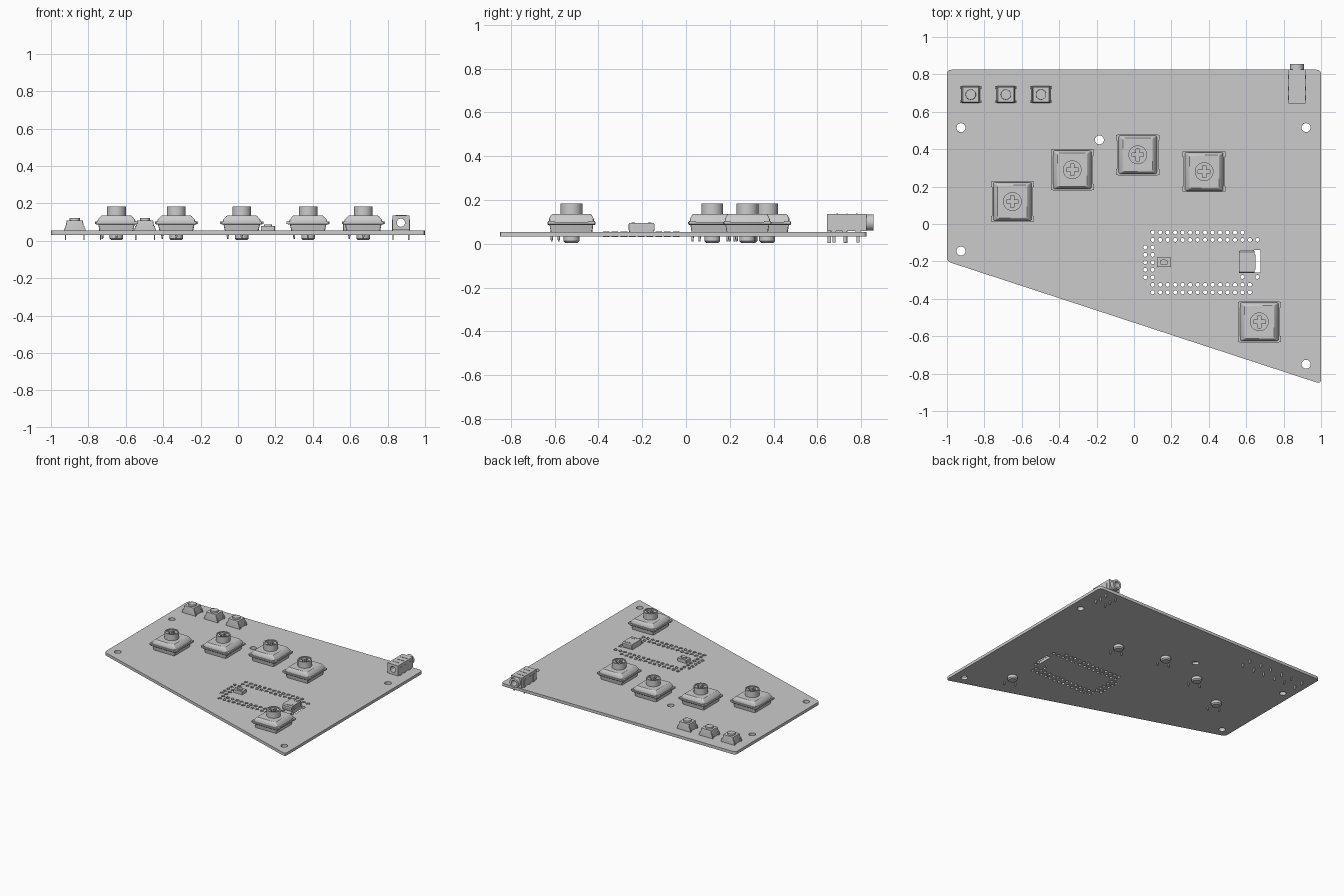
import bpy, bmesh
from math import sin, cos, pi, radians
from mathutils import Vector, Matrix

if "Cube" in bpy.data.objects:
    bpy.data.objects.remove(bpy.data.objects["Cube"])

grey = bpy.data.materials.new("plain_grey")
grey.use_nodes = True
grey.diffuse_color = (0.6, 0.6, 0.6, 1)
grey.node_tree.nodes["Principled BSDF"].inputs["Base Color"].default_value = (0.6, 0.6, 0.6, 1)

BOTTOM, TOP = 0.032, 0.054


def finish(name, mesh, matrix=Matrix()):
    mesh.name = name
    mesh.transform(matrix)
    mesh.materials.clear()
    mesh.materials.append(grey)
    mesh.shade_smooth()
    mesh.set_sharp_from_angle(angle=radians(30))
    ob = bpy.data.objects.new(name, mesh)
    bpy.context.scene.collection.objects.link(ob)
    return ob


def circle(x, y, r, n=24):
    return [(x + r * cos(2 * pi * i / n), y + r * sin(2 * pi * i / n)) for i in range(n)]


def rect(x, y, w, d):
    return [(x + sx * w / 2, y + sy * d / 2) for sx, sy in ((-1, -1), (1, -1), (1, 1), (-1, 1))]


def rounded(points, r, steps=4):
    """Round each corner of a convex polygon with a short curve."""
    out = []
    for i, p in enumerate(points):
        p = Vector(p)
        a = p + (Vector(points[i - 1]) - p).normalized() * r
        b = p + (Vector(points[(i + 1) % len(points)]) - p).normalized() * r
        for k in range(steps + 1):
            t = k / steps
            out.append(tuple(a * (1 - t) ** 2 + p * 2 * t * (1 - t) + b * t * t))
    return out


def prism(name, outline, z0, z1, holes=(), matrix=Matrix()):
    """Extrude a flat outline, with holes, from z0 to z1."""
    curve = bpy.data.curves.new(name, "CURVE")
    curve.dimensions, curve.fill_mode = "2D", "BOTH"
    curve.extrude = (z1 - z0) / 2
    for loop in (outline, *holes):
        spline = curve.splines.new("POLY")
        spline.points.add(len(loop) - 1)
        for pt, (x, y) in zip(spline.points, loop):
            pt.co = (x, y, 0, 1)
        spline.use_cyclic_u = True
    temp = bpy.data.objects.new("temp", curve)
    mesh = bpy.data.meshes.new_from_object(temp)
    bpy.data.objects.remove(temp)
    bpy.data.curves.remove(curve)
    bm = bmesh.new()
    bm.from_mesh(mesh)
    bmesh.ops.remove_doubles(bm, verts=bm.verts, dist=1e-5)
    bmesh.ops.recalc_face_normals(bm, faces=bm.faces)
    bm.to_mesh(mesh)
    bm.free()
    return finish(name, mesh, matrix @ Matrix.Translation((0, 0, (z0 + z1) / 2)))


def loft(name, x, y, sections, corner=0.008):
    """Stack rounded rectangles given as (width, depth, height)."""
    bm = bmesh.new()
    rings = [[bm.verts.new((px, py, z)) for px, py in rounded(rect(x, y, w, d), corner, 3)]
             for w, d, z in sections]
    for lo, hi in zip(rings, rings[1:]):
        for i in range(len(lo)):
            bm.faces.new((lo[i - 1], lo[i], hi[i], hi[i - 1]))
    bm.faces.new(rings[0][::-1])
    bm.faces.new(rings[-1])
    mesh = bpy.data.meshes.new(name)
    bm.to_mesh(mesh)
    bm.free()
    return finish(name, mesh)


def cone(name, x, y, r0, r1, z0, z1):
    bm = bmesh.new()
    bmesh.ops.create_cone(bm, cap_ends=True, segments=24, radius1=r0, radius2=r1, depth=z1 - z0)
    mesh = bpy.data.meshes.new(name)
    bm.to_mesh(mesh)
    bm.free()
    return finish(name, mesh, Matrix.Translation((x, y, (z0 + z1) / 2)))


# Circuit board with mounting holes, pin holes and a connector slot
step = 0.04
pads = [(0.1 + i * step, -0.045) for i in range(13)]
pads += [(0.1 + i * step, -0.085) for i in range(15)]
pads += [(0.1 + i * step, y) for i in range(14) for y in (-0.325, -0.365)]
pads += [(x, -0.125 - i * step) for i in range(5) for x in (0.06, 0.1)]
pads += [(0.58, -0.283), (0.66, -0.283)]
mounts = [(-0.925, 0.515), (0.92, 0.515), (-0.925, -0.145), (0.92, -0.75), (-0.185, 0.45)]
holes = [circle(x, y, 0.024) for x, y in mounts]
holes += [circle(x, y, 0.011, 12) for x, y in pads]
holes.append(rect(0.66, -0.2, 0.035, 0.12))
board = rounded([(-1, -0.2), (1, -0.855), (1, 0.825), (-1, 0.825)], 0.025)
prism("circuit_board", board, BOTTOM, TOP, holes)
for x, y in pads:
    prism("pin_pad", circle(x, y, 0.015, 12), BOTTOM - 0.002, TOP + 0.002,
          [circle(x, y, 0.0108, 12)])


# Key switches
def key_switch(x, y):
    loft("switch_base", x, y, [(0.18, 0.19, TOP), (0.195, 0.2, 0.088)])
    loft("switch_flange", x, y, [(0.212, 0.212, 0.086), (0.22, 0.22, 0.09), (0.22, 0.22, 0.1)])
    loft("switch_cover", x, y, [(0.205, 0.205, 0.1), (0.2, 0.205, 0.112),
                                (0.165, 0.185, 0.132), (0.157, 0.177, 0.135)])
    for sx in (-1, 1):
        for sy in (-1, 1):
            prism("switch_clip", rect(x + sx * 0.1, y + sy * 0.092, 0.03, 0.03), 0.091, 0.104)
    prism("stem_ring", circle(x, y, 0.05, 32), 0.13, 0.183, [circle(x, y, 0.041, 32)])
    a, b = 0.009, 0.032
    cross = [(a, a), (a, b), (-a, b), (-a, a), (-b, a), (-b, -a),
             (-a, -a), (-a, -b), (a, -b), (a, -a), (b, -a), (b, a)]
    prism("stem_core", circle(x, y, 0.041, 32), 0.13, 0.176, [[(x + u, y + v) for u, v in cross]])
    cone("switch_post", x, y, 0.036, 0.036, 0.012, BOTTOM)
    cone("switch_post_tip", x, y, 0.028, 0.036, 0.004, 0.012)
    for dx, dy in ((-0.075, -0.058), (0, -0.09)):
        cone("switch_pin", x + dx, y + dy, 0.004, 0.006, 0.01, BOTTOM)


for x, y in [(-0.65, 0.12), (-0.33, 0.29), (0.02, 0.37), (0.375, 0.28), (0.67, -0.523)]:
    key_switch(x, y)


# Small push buttons
for x in (-0.873, -0.685, -0.497):
    y = 0.692
    loft("button_body", x, y, [(0.1, 0.09, TOP), (0.098, 0.09, 0.075), (0.085, 0.08, 0.11)], 0.004)
    cone("button_cap", x, y, 0.028, 0.027, 0.108, 0.122)
    for sx in (-1, 1):
        for sy in (-1, 1):
            prism("button_leg", rect(x + sx * 0.05, y + sy * 0.038, 0.006, 0.014), 0.004, 0.08)
            prism("button_shoulder", rect(x + sx * 0.053, y + sy * 0.038, 0.01, 0.014), TOP, 0.066)

# Audio jack
jx, jz = 0.871, 0.097
turn = Matrix.Translation((jx, 0, jz)) @ Matrix.Rotation(radians(90), 4, "X")
bore = circle(0, 0, 0.022)
prism("jack_body", rect(0, 0, 0.09, 0.078), -0.825, -0.644, [bore], turn)
prism("jack_barrel", circle(0, 0, 0.037), -0.855, -0.82, [bore], turn)
for sx in (-1, 1):
    for y in (0.675, 0.725, 0.785):
        prism("jack_terminal", rect(jx + sx * 0.045, y, 0.006, 0.022), TOP, 0.115)
        prism("jack_pin", rect(jx + sx * 0.042, y, 0.006, 0.014), 0.005, TOP)
for y in (0.69, 0.735, 0.78):
    prism("jack_lid_rib", rect(jx, y, 0.06, 0.006), 0.134, 0.138)

# Controller connector and reset button
loft("port_shell", 0.603, -0.203, [(0.082, 0.11, TOP), (0.082, 0.12, 0.066),
                                   (0.082, 0.12, 0.088), (0.082, 0.106, 0.095)], 0.004)
for y in (-0.165, -0.241):
    prism("port_spring", rect(0.615, y, 0.035, 0.016), 0.094, 0.097)
prism("port_mouth", rect(0.646, -0.203, 0.008, 0.08), 0.066, 0.088)
loft("reset_base", 0.16, -0.205, [(0.075, 0.052, TOP), (0.075, 0.052, 0.078)], 0.003)
prism("reset_cap", rounded(rect(0.16, -0.205, 0.042, 0.028), 0.013), 0.077, 0.088)
